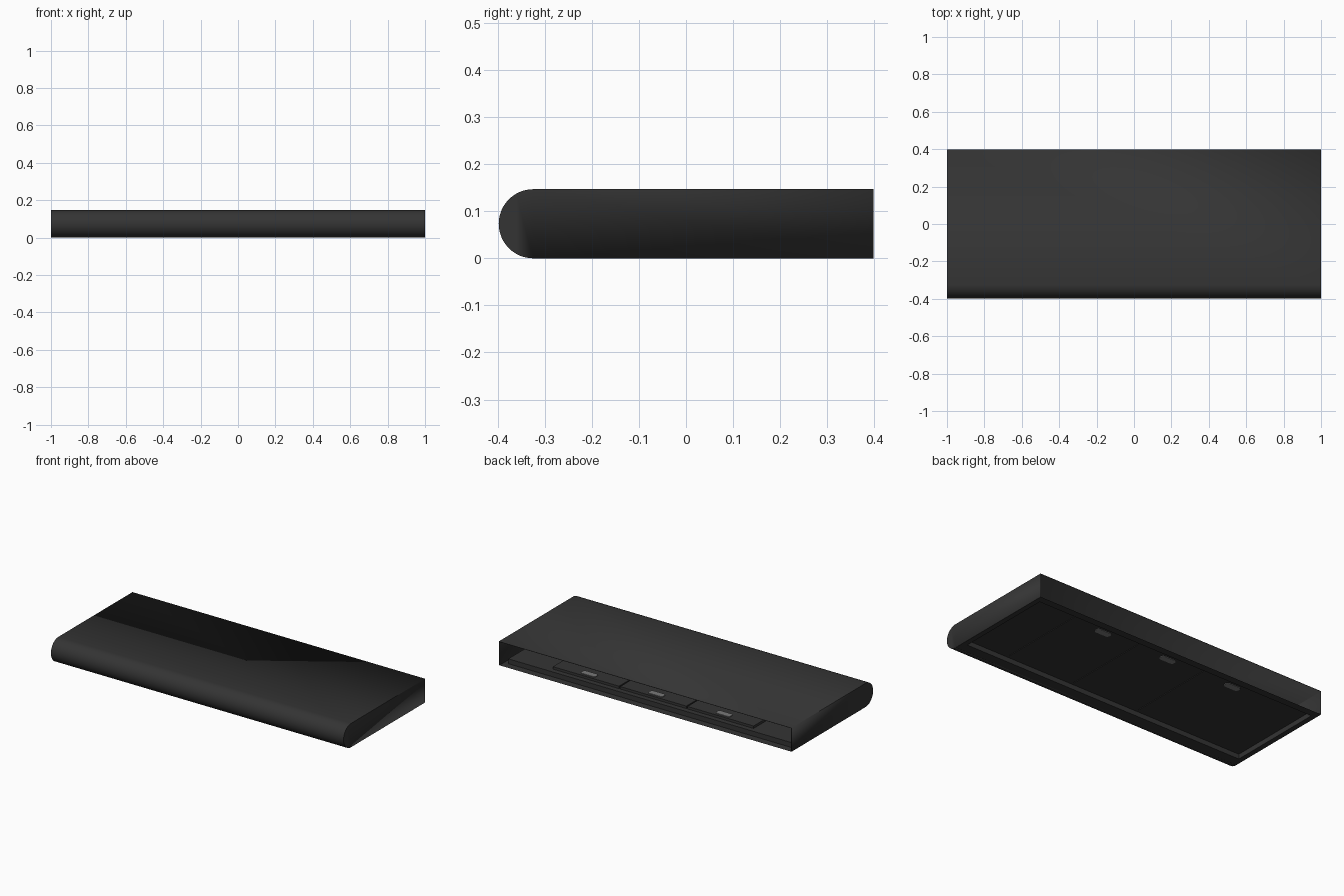
import bpy, bmesh, math

if "Cube" in bpy.data.objects:
    bpy.data.objects.remove(bpy.data.objects["Cube"])

def mat(name, v):
    m = bpy.data.materials.new(name)
    m.diffuse_color = (v, v, v, 1)
    m.use_nodes = True
    m.node_tree.nodes["Principled BSDF"].inputs["Base Color"].default_value = m.diffuse_color
    return m

DARK = mat("charcoal metal", 0.034)
GREY = mat("grey handle", 0.19)

W, H, YB, YF = 1.0, 0.147, 0.398, -0.398
R = H / 2

def finish(bm, name, material):
    me = bpy.data.meshes.new(name)
    bm.to_mesh(me)
    bm.free()
    ob = bpy.data.objects.new(name, me)
    bpy.context.collection.objects.link(ob)
    me.materials.append(material)
    return ob

def smooth(ob):
    bpy.ops.object.select_all(action='DESELECT')
    ob.select_set(True)
    bpy.context.view_layer.objects.active = ob
    bpy.ops.object.shade_smooth_by_angle(angle=math.radians(35))

def box(name, x0, x1, y0, y1, z0, z1, material, bevel=0):
    bm = bmesh.new()
    bmesh.ops.create_cube(bm, size=1)
    for v in bm.verts:
        v.co = ((x0 + x1) / 2 + v.co.x * (x1 - x0),
                (y0 + y1) / 2 + v.co.y * (y1 - y0),
                (z0 + z1) / 2 + v.co.z * (z1 - z0))
    if bevel:  # round the vertical edges
        es = [e for e in bm.edges if abs(e.verts[0].co.z - e.verts[1].co.z) > 1e-5]
        bmesh.ops.bevel(bm, geom=es, offset=bevel, segments=3, affect='EDGES', profile=0.5)
    return finish(bm, name, material)

# Hood shell: top and rounded front with end walls, open at the back and below
profile = [(YB, H)]
N = 24
for i in range(N + 1):
    a = math.pi / 2 + math.pi * i / N
    profile.append((YF + R + R * math.cos(a), R + R * math.sin(a)))
profile.append((YB, 0))
bm = bmesh.new()
left = [bm.verts.new((-W, y, z)) for y, z in profile]
right = [bm.verts.new((W, y, z)) for y, z in profile]
for i in range(len(profile) - 2):
    bm.faces.new((left[i], left[i + 1], right[i + 1], right[i]))
bm.faces.new(left)
bm.faces.new(right)
bmesh.ops.recalc_face_normals(bm, faces=bm.faces)
if max(bm.faces, key=lambda f: f.calc_center_median().z).normal.z < 0:
    bmesh.ops.reverse_faces(bm, faces=bm.faces)
shell = finish(bm, "hood_shell", DARK)
sol = shell.modifiers.new("thickness", 'SOLIDIFY')
sol.thickness = 0.004
sol.offset = -1
smooth(shell)

# Underside tray: flat rim, upturned walls and a recessed floor
FX, FY0, FY1, FZ = 0.968, -0.263, 0.352, 0.03
def loop(bm, x, y0, y1, z):
    return [bm.verts.new(c) for c in ((-x, y0, z), (x, y0, z), (x, y1, z), (-x, y1, z))]
bm = bmesh.new()
loops = [loop(bm, W - .001, YF + R, YB, 0.0),
         loop(bm, FX, FY0, FY1, 0.0),
         loop(bm, FX, FY0, FY1, FZ)]
for a, b in zip(loops, loops[1:]):
    for i in range(4):
        j = (i + 1) % 4
        bm.faces.new((a[i], a[j], b[j], b[i]))
bm.faces.new(loops[-1])
bmesh.ops.recalc_face_normals(bm, faces=bm.faces)
finish(bm, "underside_tray", DARK)

# Three grease filters with a pull handle each, visible above and below
for i in (-1, 0, 1):
    cx = i * 0.46
    box(f"filter_{i + 2}", cx - 0.226, cx + 0.226, -0.24, 0.32, 0.026, 0.045, DARK)
    box(f"handle_{i + 2}", cx - 0.05, cx + 0.05, 0.265, 0.305, 0.022, 0.049, GREY, 0.015)
